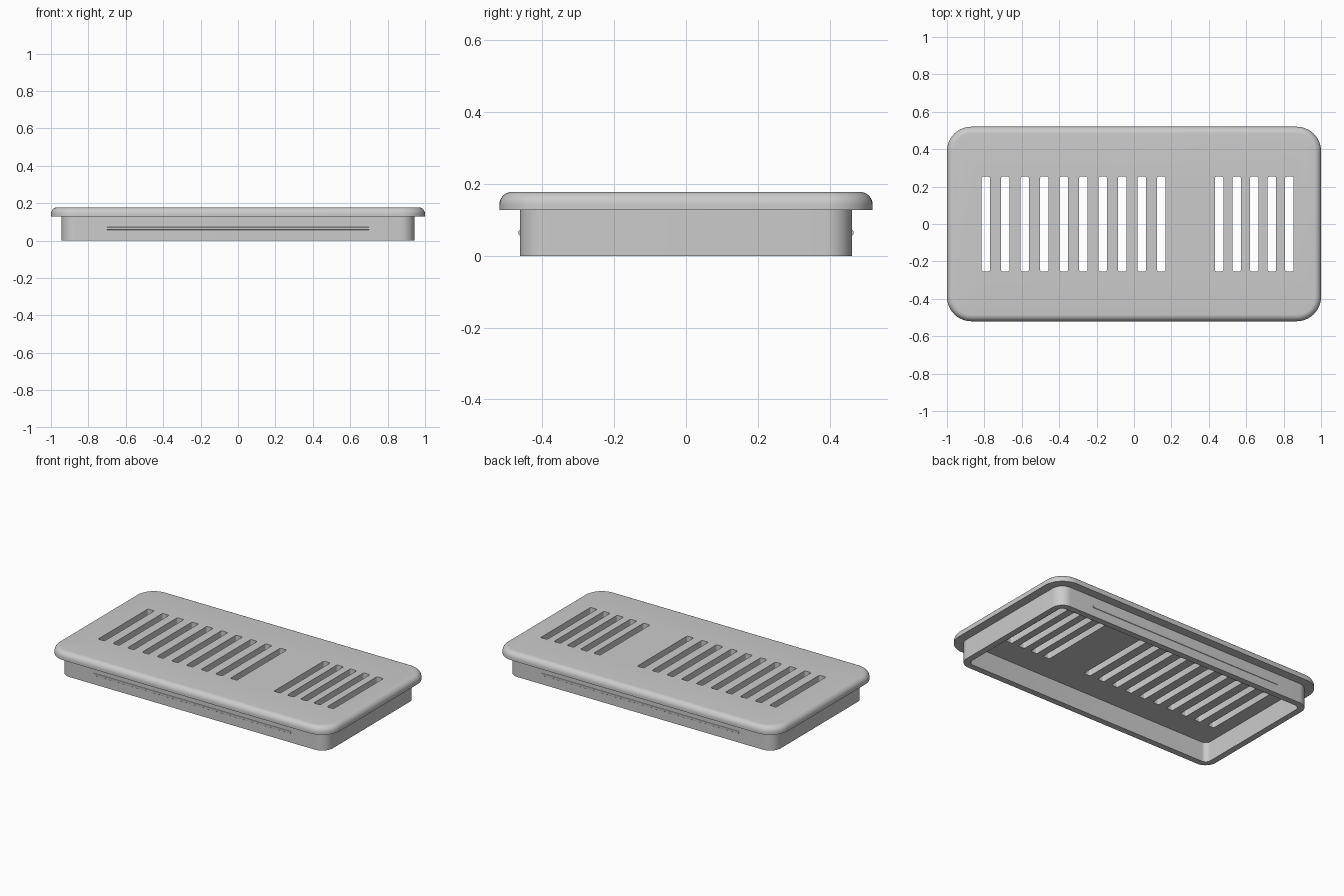
import bpy
import bmesh
from math import sin, cos, pi, radians

if "Cube" in bpy.data.objects:
    bpy.data.objects.remove(bpy.data.objects["Cube"])

HALF_X, HALF_Y = 1.0, 0.52
LID_BOTTOM, LID_TOP = 0.128, 0.178
SKIRT_X, SKIRT_Y, WALL = 0.944, 0.463, 0.04

grey = bpy.data.materials.new("plain_grey")
grey.use_nodes = True
grey.diffuse_color = (0.6, 0.6, 0.6, 1)
grey.node_tree.nodes["Principled BSDF"].inputs["Base Color"].default_value = (0.6, 0.6, 0.6, 1)


def rounded_ring(bm, hx, hy, r, z, cx=0, steps=10):
    """Loop of vertices around a rounded rectangle."""
    ring = []
    for k, (sx, sy) in enumerate([(1, 1), (-1, 1), (-1, -1), (1, -1)]):
        for i in range(steps + 1):
            a = (k + i / steps) * pi / 2
            ring.append(bm.verts.new((cx + sx * (hx - r) + r * cos(a),
                                      sy * (hy - r) + r * sin(a), z)))
    return ring


def bridge(bm, a, b):
    n = len(a)
    for i in range(n):
        j = (i + 1) % n
        bm.faces.new((a[i], a[j], b[j], b[i]))


def stack(bm, rings):
    """Solid from rings listed bottom to top."""
    for a, b in zip(rings, rings[1:]):
        bridge(bm, a, b)
    bm.faces.new(rings[0][::-1])
    bm.faces.new(rings[-1])


def finish(bm, name):
    bmesh.ops.recalc_face_normals(bm, faces=bm.faces)
    mesh = bpy.data.meshes.new(name)
    bm.to_mesh(mesh)
    bm.free()
    mesh.materials.append(grey)
    obj = bpy.data.objects.new(name, mesh)
    bpy.context.collection.objects.link(obj)
    return obj


def select_only(obj):
    bpy.ops.object.select_all(action="DESELECT")
    obj.select_set(True)
    bpy.context.view_layer.objects.active = obj


def smooth(obj):
    select_only(obj)
    bpy.ops.object.shade_smooth_by_angle(angle=radians(35))


# Lid: plate with rounded corners and a rolled top edge
bm = bmesh.new()
roll = 0.036
rings = [rounded_ring(bm, HALF_X, HALF_Y, 0.13, LID_BOTTOM)]
for i in range(9):
    a = i / 8 * pi / 2
    inset = roll * (1 - cos(a))
    rings.append(rounded_ring(bm, HALF_X - inset, HALF_Y - inset, 0.13 - inset,
                              LID_TOP - roll + roll * sin(a)))
stack(bm, rings)
lid = finish(bm, "lid")

# Vent slots: a long group and a short group, cut through the lid
slots = [-0.793 + 0.1043 * i for i in range(10)] + [0.455 + 0.094 * i for i in range(5)]
bm = bmesh.new()
for x in slots:
    stack(bm, [rounded_ring(bm, 0.023, 0.253, 0.008, z, x, 3) for z in (0.05, 0.25)])
cutter = finish(bm, "slot_cutter")
cutter.hide_render = True
cut = lid.modifiers.new("slots", "BOOLEAN")
cut.operation = "DIFFERENCE"
cut.solver = "EXACT"
cut.object = cutter
select_only(lid)
bpy.ops.object.modifier_apply(modifier=cut.name)
bpy.data.objects.remove(cutter)
smooth(lid)

# Skirt: open wall under the lid
bm = bmesh.new()
top = LID_BOTTOM + 0.005
loops = [rounded_ring(bm, SKIRT_X - t, SKIRT_Y - t, 0.075 - t, z)
         for t, z in ((0, 0), (0, top), (WALL, top), (WALL, 0))]
for i in range(4):
    bridge(bm, loops[i], loops[(i + 1) % 4])
smooth(finish(bm, "skirt"))

# Snap ridges: slim rounded beads along the long walls
for name, side in (("front_ridge", -1), ("back_ridge", 1)):
    bm = bmesh.new()
    ends = []
    for x in (-0.7, 0.7):
        ends.append([bm.verts.new((x, side * (SKIRT_Y + 0.005 * sin(a) - 0.001),
                                   0.064 + 0.008 * cos(a)))
                     for a in (i * pi / 4 for i in range(8))])
    stack(bm, ends)
    smooth(finish(bm, name))
